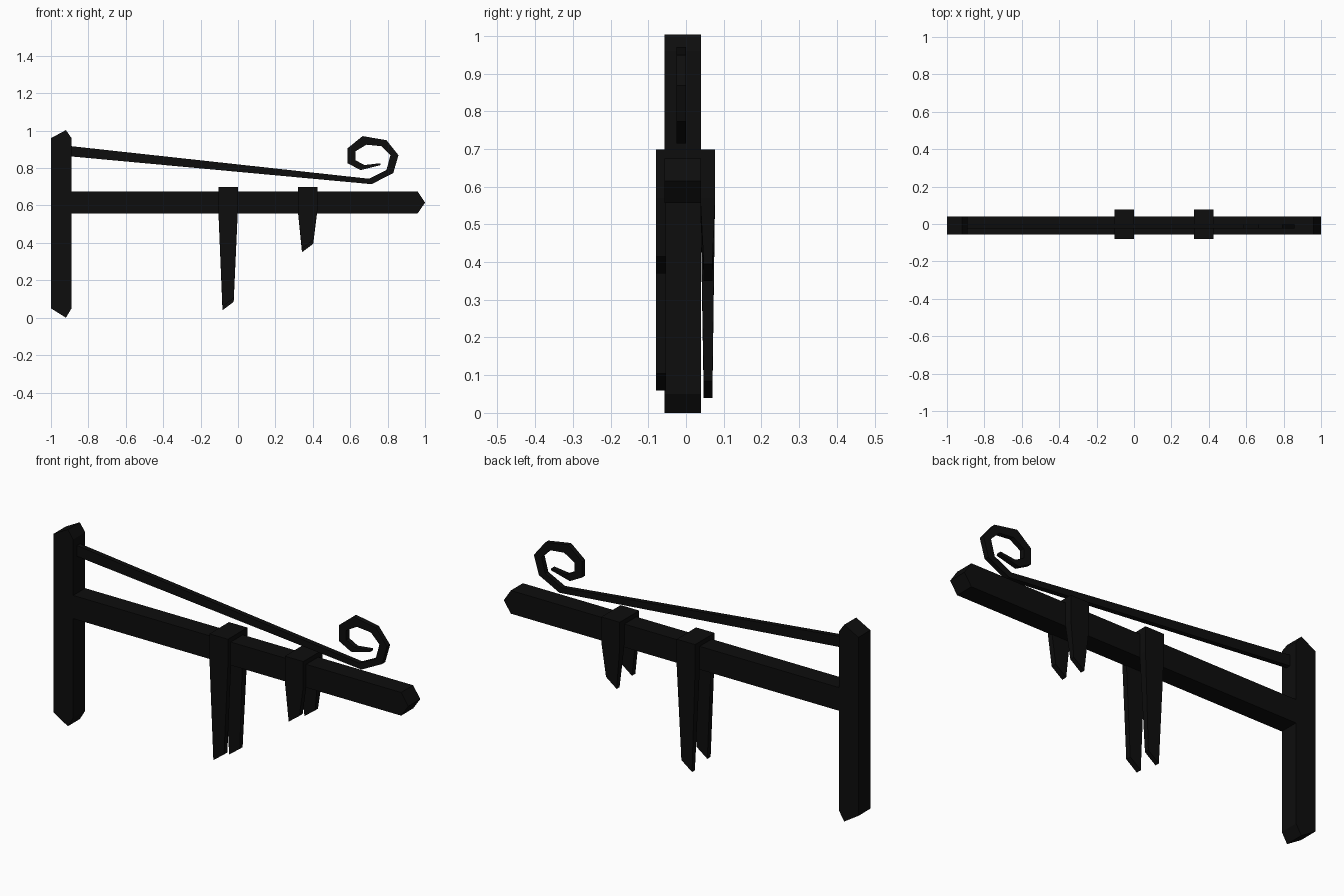
import bpy
import bmesh

cube = bpy.data.objects.get("Cube")
if cube:
    bpy.data.objects.remove(cube, do_unlink=True)

iron = bpy.data.materials.new("black_iron")
iron.use_nodes = True
COLOUR = (0.004, 0.004, 0.004, 1)
iron.diffuse_color = COLOUR
iron.node_tree.nodes["Principled BSDF"].inputs["Base Color"].default_value = COLOUR


def ribbon(name, pairs, y0, y1, end_y=None):
    """Solid strip in the x-z plane between paired edge points.
    end_y gives the y range at the last pair, for a tapering strip."""
    bm = bmesh.new()
    rings = []
    for i, ((ax, az), (bx, bz)) in enumerate(pairs):
        f, b = end_y if end_y and i == len(pairs) - 1 else (y0, y1)
        corners = [(ax, f, az), (bx, f, bz), (bx, b, bz), (ax, b, az)]
        rings.append([bm.verts.new(c) for c in corners])
    for r, s in zip(rings, rings[1:]):
        for k in range(4):
            n = (k + 1) % 4
            bm.faces.new((r[k], r[n], s[n], s[k]))
    bm.faces.new(rings[0])
    bm.faces.new(rings[-1])
    # Pointed ends collapse to an edge
    bmesh.ops.remove_doubles(bm, verts=bm.verts, dist=0.0001)
    bmesh.ops.recalc_face_normals(bm, faces=bm.faces)
    mesh = bpy.data.meshes.new(name)
    bm.to_mesh(mesh)
    bm.free()
    mesh.materials.append(iron)
    obj = bpy.data.objects.new(name, mesh)
    bpy.context.collection.objects.link(obj)
    return obj


FRONT, BACK = -0.057, 0.04

# Wall post with off-centre pointed ends
low, high = (-0.92, 0), (-0.92, 1.003)
ribbon("wall_post", [(low, low), ((-1, 0.05), (-0.89, 0.05)),
                     ((-1, 0.96), (-0.89, 0.96)), (high, high)], FRONT, BACK)

# Horizontal beam with a wedge tip
tip = (1, 0.615)
ribbon("beam", [((-0.9, 0.675), (-0.9, 0.557)),
                ((0.96, 0.675), (0.96, 0.557)), (tip, tip)], FRONT, BACK)

# Sloping brace that curls into a scroll
outer = [(-0.9, 0.863), (0.714, 0.714), (0.83, 0.773), (0.858, 0.869),
         (0.794, 0.949), (0.666, 0.971), (0.586, 0.906), (0.586, 0.826),
         (0.655, 0.789), (0.762, 0.816)]
inner = [(-0.9, 0.918), (0.70, 0.743), (0.794, 0.79), (0.815, 0.869),
         (0.767, 0.917), (0.687, 0.925), (0.628, 0.89), (0.628, 0.842),
         (0.676, 0.816), (0.76, 0.826)]
ribbon("scroll_brace", list(zip(outer, inner)), -0.025, 0.0)


# Straps draped over the beam, each with two tapering legs
def strap(name, x, bottom):
    left, right = x - 0.052, x + 0.052
    top, fold, bend = 0.698, 0.66, 0.57
    ribbon(name + "_saddle", [((left, top), (right, top)),
                              ((left, fold), (right, fold))], -0.08, 0.077)
    for side, y0, y1, end_y, drop in (("front", -0.08, -0.053, None, 0.01),
                                      ("back", 0.038, 0.077, (0.047, 0.07), -0.01)):
        z = bottom + drop
        ribbon(f"{name}_{side}_leg",
               [((left, fold), (right, fold)), ((left, bend), (right, bend)),
                ((x - 0.03, z), (x + 0.03, z + 0.045))], y0, y1, end_y)


strap("long_strap", -0.053, 0.05)
strap("short_strap", 0.372, 0.36)
